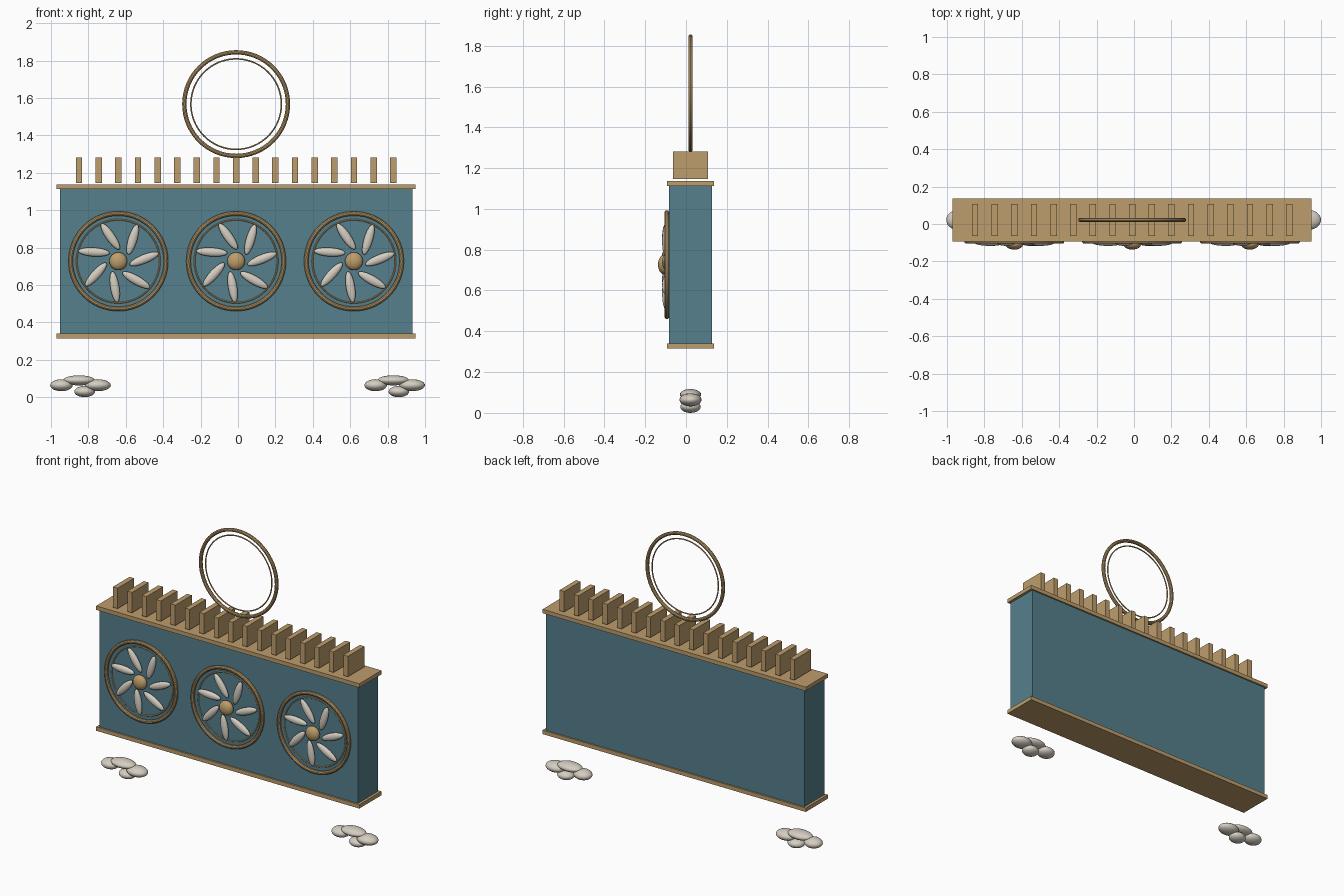
import bpy
from math import cos, sin, pi, radians

cube = bpy.data.objects.get("Cube")
if cube:
    bpy.data.objects.remove(cube, do_unlink=True)


def material(name, rgb):
    m = bpy.data.materials.new(name)
    m.use_nodes = True
    m.diffuse_color = (*rgb, 1)
    m.node_tree.nodes["Principled BSDF"].inputs["Base Color"].default_value = (*rgb, 1)
    return m


TEAL = material("teal panel", (0.09, 0.215, 0.265))
GOLD = material("aged gold", (0.51, 0.34, 0.15))
IVORY = material("ivory", (0.66, 0.61, 0.53))
CX = -0.01      # centre line of the panel
CY = 0.022      # middle of the panel depth


def finish(name, mat, smooth=False):
    ob = bpy.context.object
    ob.name = name
    ob.data.materials.append(mat)
    if smooth:
        bpy.ops.object.shade_smooth_by_angle()
    return ob


def box(name, centre, size, mat):
    bpy.ops.mesh.primitive_cube_add(size=1, location=centre)
    bpy.context.object.scale = size
    finish(name, mat)


def blob(name, centre, radii, mat, turn=0):
    bpy.ops.mesh.primitive_uv_sphere_add(segments=24, ring_count=12, radius=1,
                                         location=centre, rotation=(0, -turn, 0))
    bpy.context.object.scale = radii
    finish(name, mat, True)


def hoop(name, centre, radius, thickness):
    bpy.ops.mesh.primitive_torus_add(major_radius=radius, minor_radius=thickness,
                                     major_segments=64, minor_segments=10,
                                     location=centre, rotation=(pi / 2, 0, 0))
    finish(name, GOLD, True)


# Panel with overhanging top and bottom slabs
box("panel", (CX, CY, 0.726), (1.886, 0.21, 0.772), TEAL)
box("bottom_slab", (CX, CY, 0.328), (1.92, 0.23, 0.026), GOLD)
box("top_slab", (CX, CY, 1.125), (1.92, 0.23, 0.026), GOLD)

# Row of upright fins above the slab
for i in range(-8, 9):
    box("fin", (CX + i * 0.105, CY, 1.213), (0.034, 0.172, 0.135), GOLD)

# Double hoop standing on top
hoop("crest_outer_hoop", (CX, CY, 1.567), 0.277, 0.0115)
hoop("crest_inner_hoop", (CX, CY, 1.567), 0.242, 0.004)

# Three pinwheel rosettes on the front
PETALS = 7
for k in (-1, 0, 1):
    x, z = CX + k * 0.63, 0.727
    hoop("rosette_outer_hoop", (x, -0.094, z), 0.255, 0.012)
    hoop("rosette_inner_hoop", (x, -0.083, z), 0.222, 0.004)
    blob("rosette_hub", (x, -0.107, z), (0.048, 0.03, 0.048), GOLD)
    for p in range(PETALS):
        a = 2 * pi * p / PETALS + radians(5)
        blob("rosette_petal", (x + 0.139 * cos(a), -0.099, z + 0.139 * sin(a)),
             (0.084, 0.018, 0.024), IVORY, a + radians(17))

# Clusters of flattened pebbles beneath each end: x offset, height, radii
PEBBLES = [(-0.094, 0.064, (0.06, 0.052, 0.032)),
           (0.0, 0.09, (0.085, 0.052, 0.027)),
           (0.1, 0.064, (0.07, 0.054, 0.032)),
           (0.03, 0.03, (0.055, 0.05, 0.03))]
for side in (-1, 1):
    for dx, z, radii in PEBBLES:
        blob("foot_pebble", (CX + side * 0.84 + dx, CY, z), radii, IVORY)
